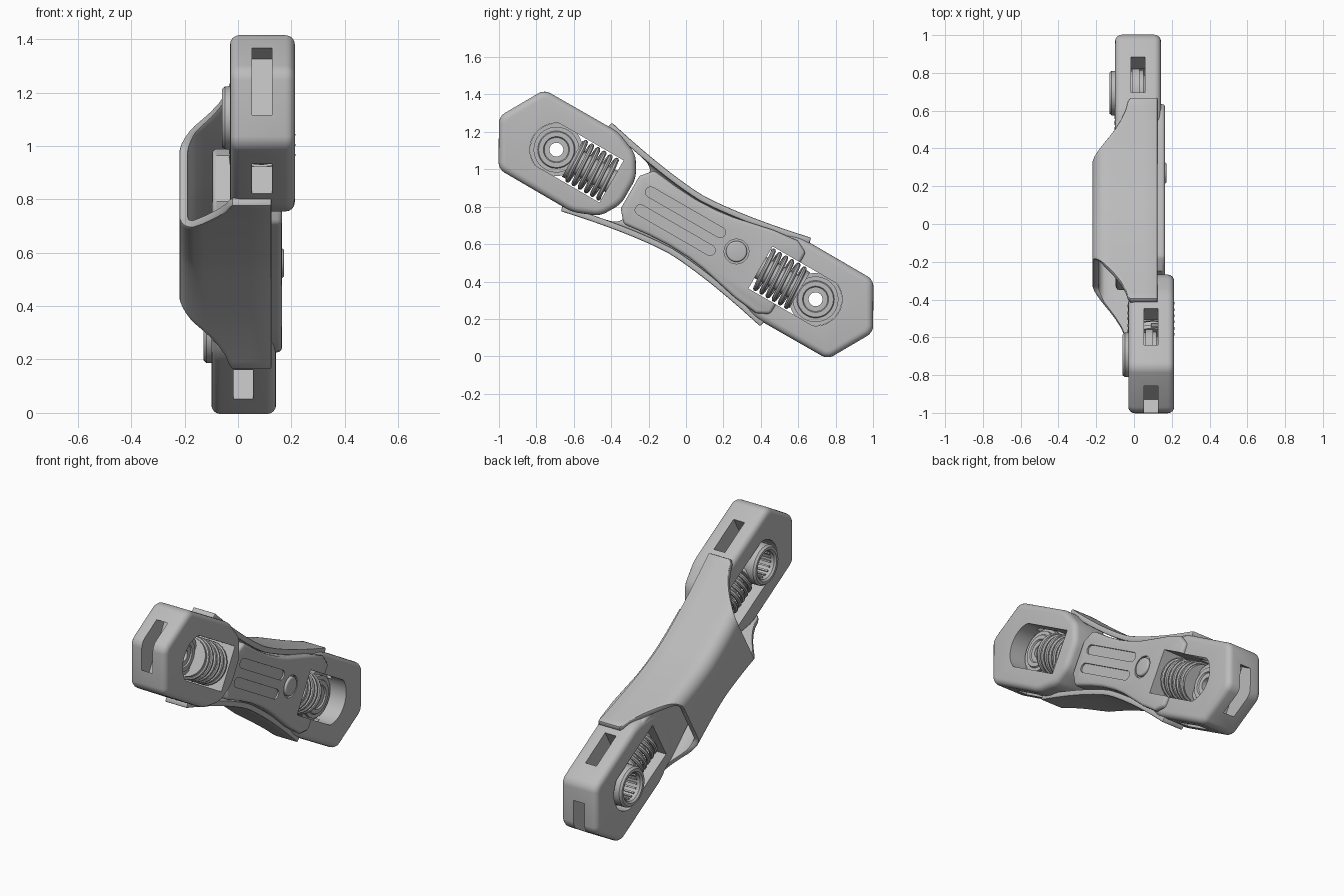
import bpy, bmesh, math
from mathutils import Matrix

cube = bpy.data.objects.get("Cube")
if cube:
    bpy.data.objects.remove(cube)

GREY = (0.5, 0.5, 0.5, 1)
mat = bpy.data.materials.new("plain grey")
mat.use_nodes = True
mat.diffuse_color = GREY
mat.node_tree.nodes["Principled BSDF"].inputs["Base Color"].default_value = GREY

# Local frame: first axis along the tool, second across it, third = world x
C, S = math.cos(math.radians(30)), 0.5
FRAME = Matrix(((0, 0, 1, 0), (C, S, 0, 0), (-S, C, 0, 0.705), (0, 0, 0, 1)))
# The two ends: lower end as built, upper end turned half round and shifted
ENDS = {"lower": Matrix.Translation((0, 0, 0.02)),
        "upper": Matrix.Translation((0, 0, 0.09)) @ Matrix.Rotation(math.pi, 4, 'Z')}


def add(name, bm, local=Matrix()):
    bmesh.ops.recalc_face_normals(bm, faces=bm.faces)
    me = bpy.data.meshes.new(name)
    bm.to_mesh(me)
    bm.free()
    me.materials.append(mat)
    ob = bpy.data.objects.new(name, me)
    bpy.context.collection.objects.link(ob)
    ob.matrix_world = FRAME @ local
    return ob


def activate(ob):
    bpy.ops.object.select_all(action='DESELECT')
    ob.select_set(True)
    bpy.context.view_layer.objects.active = ob


def smooth(ob):
    activate(ob)
    bpy.ops.object.shade_smooth_by_angle(angle=math.radians(35))


def modify(ob, kind, **settings):
    activate(ob)
    m = ob.modifiers.new(kind, kind)
    for k, v in settings.items():
        setattr(m, k, v)
    bpy.ops.object.modifier_apply(modifier=m.name)


def cut(ob, cutter):
    modify(ob, 'BOOLEAN', operation='DIFFERENCE', solver='EXACT', object=cutter)
    bpy.data.objects.remove(cutter)


def prism(outline, low, high, corner=0):
    bm = bmesh.new()
    face = bm.faces.new([bm.verts.new((u, v, low)) for u, v in outline])
    ext = bmesh.ops.extrude_face_region(bm, geom=[face])["geom"]
    for v in ext:
        if isinstance(v, bmesh.types.BMVert):
            v.co.z = high
    if corner:
        upright = [e for e in bm.edges if abs(e.verts[0].co.z - e.verts[1].co.z) > 0.01]
        bmesh.ops.bevel(bm, geom=upright, offset=corner, segments=5,
                        affect='EDGES', profile=0.5, clamp_overlap=True)
    return bm


def box(u0, u1, half, low, high):
    return prism([(u0, -half), (u1, -half), (u1, half), (u0, half)], low, high)


def mirrored(half):
    return half + [(u, -v) for u, v in reversed(half) if v]


def arc(u, v, r, a0, a1, n=24):
    return [(u + r * math.cos(math.radians(a0 + (a1 - a0) * i / n)),
             v + r * math.sin(math.radians(a0 + (a1 - a0) * i / n))) for i in range(n + 1)]


def circle(u, v, r, n=40):
    return arc(u, v, r, 0, 360, n)[:-1]


def lathe(profile, n=48):
    bm = bmesh.new()
    pts = [bm.verts.new((r, 0, w)) for r, w in profile]
    edges = [bm.edges.new((a, b)) for a, b in zip(pts, pts[1:] + pts[:1])]
    bmesh.ops.spin(bm, geom=pts + edges, cent=(0, 0, 0), axis=(0, 0, 1),
                   angle=math.tau, steps=n, use_duplicate=False)
    bmesh.ops.remove_doubles(bm, verts=bm.verts, dist=0.0001)
    return bm


def cut_window(ob, local):
    window = arc(0.8, 0, 0.142, -66, 66) + [(0.46, 0.13), (0.46, -0.13)]
    cut(ob, add("window_cutter", prism(window, -0.3, 0.3), local))


BEVEL = dict(width=0.035, segments=4, limit_method='ANGLE', angle_limit=math.radians(45))

# End blocks with window, nose slot and side slots
outline = mirrored([(0.355, 0.08), (0.42, 0.19), (0.56, 0.247), (1.016, 0.245), (1.155, 0)])
for end, local in ENDS.items():
    block = add(end + "_block", prism(outline, -0.12, 0.123, 0.035), local)
    modify(block, 'BEVEL', **BEVEL)
    cut_window(block, local)
    cut(block, add("nose_cutter", box(0.99, 1.3, 0.145, -0.037, 0.037), local))
    cut(block, add("side_cutter", box(0.66, 0.88, 0.4, -0.037, 0.037), local))
    smooth(block)

# Waisted handle running into the lower block
local = ENDS["lower"]
outline = mirrored([(-0.345, 0.1), (-0.29, 0.165), (-0.14, 0.148), (-0.02, 0.142), (0.1, 0.147),
                    (0.2, 0.16), (0.42, 0.208), (0.56, 0.224), (0.63, 0.19)])
handle = add("handle", prism(outline, -0.117, 0.145), local)
modify(handle, 'BEVEL', **{**BEVEL, "width": 0.018, "segments": 3})
cut_window(handle, local)

# Two long grip grooves and the button recess
for v in (0.055, -0.055):
    groove = arc(0.18, v, 0.028, -90, 90, 10) + arc(-0.25, v, 0.028, 90, 270, 10)
    cut(handle, add("groove_cutter", prism(groove, 0.135, 0.3), local))
cut(handle, add("recess_cutter", prism(circle(0.306, 0.01, 0.066), 0.13, 0.3), local))
smooth(handle)

# Round button
button = add("button", prism(circle(0.306, 0.01, 0.056), 0.1, 0.152), local)
modify(button, 'BEVEL', **{**BEVEL, "width": 0.01})
smooth(button)

# Sockets, springs and guide posts, the same at both ends
for end, local in ENDS.items():
    profile = [(0.037, 0.0), (0.037, 0.03), (0.065, 0.03), (0.07, 0.038), (0.095, 0.038),
               (0.1, 0.03), (0.122, 0.03), (0.122, 0.01), (0.141, 0.01), (0.141, -0.03),
               (0.118, -0.03), (0.118, -0.138), (0.108, -0.15), (0.092, -0.15),
               (0.082, -0.14), (0.082, 0.0)]
    smooth(add(end + "_socket", lathe(profile), local @ Matrix.Translation((0.8, 0, 0))))

    # Fine ribs inside the socket
    bm = bmesh.new()
    for i in range(18):
        turn = Matrix.Rotation(math.tau * i / 18, 4, 'Z')
        size = Matrix.Diagonal((0.012, 0.01, 0.12, 1))
        bmesh.ops.create_cube(bm, size=1, matrix=Matrix.Translation((0.8, 0, -0.06)) @ turn
                              @ Matrix.Translation((0.079, 0, 0)) @ size)
    add(end + "_socket_ribs", bm, local)

    # Coil spring
    turns, step = 5.5, 24
    count = int(turns * step)
    curve = bpy.data.curves.new(end + "_spring", 'CURVE')
    curve.dimensions = '3D'
    curve.bevel_depth, curve.bevel_resolution, curve.use_fill_caps = 0.013, 2, True
    line = curve.splines.new('POLY')
    line.points.add(count)
    for i, p in enumerate(line.points):
        a = math.tau * i / step
        p.co = (0.475 + 0.21 * i / count, 0.112 * math.cos(a), 0.112 * math.sin(a), 1)
    curve.materials.append(mat)
    spring = bpy.data.objects.new(end + "_spring", curve)
    bpy.context.collection.objects.link(spring)
    spring.matrix_world = FRAME @ local
    activate(spring)
    bpy.ops.object.convert(target='MESH')
    smooth(bpy.context.object)

    # Guide post and collar inside the spring
    bm = bmesh.new()
    for r, u, length in ((0.065, 0.57, 0.24), (0.11, 0.692, 0.02)):
        bmesh.ops.create_cone(bm, cap_ends=True, segments=32, radius1=r, radius2=r, depth=length,
                              matrix=Matrix.Translation((u, 0, 0)) @ Matrix.Rotation(math.pi / 2, 4, 'Y'))
    smooth(add(end + "_guide_post", bm, local))

# Wrap-around cover: open channel, waisted along its length, ends swept back
sides = [0.125, 0.05, -0.02, -0.032, -0.045, -0.07, -0.1, -0.13]
R = 0.075
corner = [(R * math.sin(math.radians(a)), R * (1 - math.cos(math.radians(a)))) for a in range(75, -1, -15)]
section = [(0, w) for w in sides] + [(R - s, -0.22 + d) for s, d in corner] + [(0.13, -0.22)]
STEPS = 28
bm = bmesh.new()
rows = []
for i in range(STEPS + 1):
    t = 2 * i / STEPS - 1
    row = []
    for inset, w in section:
        f = min(max((-0.03 - w) / 0.19, 0), 1)
        u = t * (0.615 - 0.31 * f ** 0.6)
        h = 0.18 + 0.09 * (abs(u) / 0.6) ** 1.5
        row.append((u, h - inset, w))
    row += [(u, -v, w) for u, v, w in reversed(row)]
    rows.append([bm.verts.new(p) for p in row])
for a, b in zip(rows, rows[1:]):
    for j in range(len(a) - 1):
        bm.faces.new((a[j], a[j + 1], b[j + 1], b[j]))
cover = add("cover", bm)
# make the wall grow inwards whichever way the surface faces
back = min(cover.data.polygons, key=lambda p: p.center.z)
modify(cover, 'SOLIDIFY', thickness=0.033, offset=-1 if back.normal.z < 0 else 1)
modify(cover, 'BEVEL', **{**BEVEL, "width": 0.007, "segments": 2, "angle_limit": math.radians(60)})
smooth(cover)
